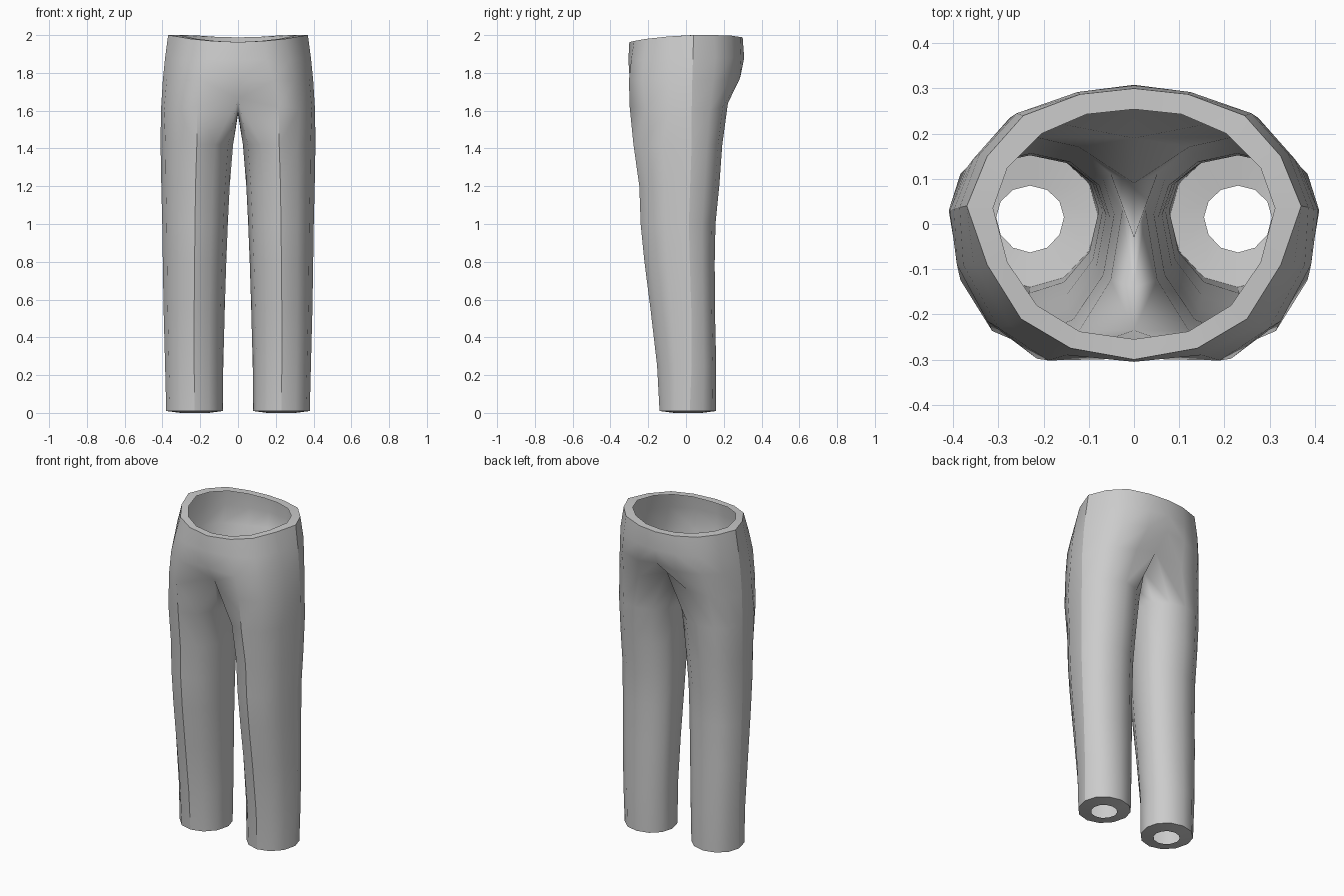
import bpy, bmesh, math

fabric = bpy.data.materials.new("grey fabric")
fabric.diffuse_color = (0.6, 0.6, 0.6, 1)

N = 12  # sides of a leg; columns 0-8 run on up to the waist, 9-11 meet at the crotch

# Right-hand half of the waist, from centre front round to centre back
rim = [(0, -.30, 1.963), (.14, -.275, 1.969), (.25, -.21, 1.98), (.325, -.09, 1.993), (.37, .04, 2),
       (.325, .15, 2), (.245, .24, 1.997), (.12, .287, 1.99), (0, .30, 1.988)]
opening = [(0, -.255), (.12, -.238), (.215, -.18), (.28, -.085), (.312, .035),
           (.28, .125), (.205, .20), (.105, .243), (0, .254)]
high_hip = [(0, -.305, 1.87), (.15, -.29, 1.87), (.275, -.225, 1.87), (.355, -.09, 1.88), (.386, .037, 1.88),
            (.342, .155, 1.88), (.26, .245, 1.88), (.125, .292, 1.88), (0, .308, 1.88)]
low_hip = [(0, -.298, 1.76), (.19, -.302, 1.76), (.30, -.23, 1.76), (.378, -.09, 1.76), (.398, .033, 1.76),
           (.355, .145, 1.76), (.275, .235, 1.77), (.13, .285, 1.77), (0, .29, 1.79)]
# Top of the leg, closed along the centre line by the crotch
thigh = [(0, -.235, 1.665), (.215, -.298, 1.62), (.325, -.215, 1.61), (.392, -.09, 1.60), (.408, .03, 1.60),
         (.37, .125, 1.60), (.295, .195, 1.62), (.165, .222, 1.64), (0, .19, 1.695),
         (0, .09, 1.61), (0, -.03, 1.58), (0, -.14, 1.60)]
# Leg rings: z, inner x, outer x, front y, back y, y of side seam
leg = [(1.42, .026, .41, -.278, .192, .03), (1.2, .044, .406, -.247, .176, .022),
       (1.0, .054, .401, -.24, .156, .015), (.8, .062, .398, -.22, .152, .02),
       (.55, .07, .394, -.188, .153, .028), (.25, .078, .386, -.153, .16, .03),
       (.01, .08, .38, -.14, .16, .02), (0, .155, .305, -.063, .085, .015)]


def leg_ring(z, x0, x1, front, back, seam):
    pts = []
    for i in range(N):
        a = math.radians((i - 4) * 30)
        depth = back - seam if i > 4 and i < 10 else seam - front
        pts.append(((x0 + x1) / 2 + (x1 - x0) / 2 * math.cos(a), seam + depth * math.sin(a), z))
    return pts


bm = bmesh.new()


def ring(points):
    return [bm.verts.new(p) for p in points]


def bridge(upper, lower, columns):
    for i in range(columns):
        j = (i + 1) % len(lower)
        bm.faces.new((lower[i], lower[j], upper[j], upper[i])).smooth = True


# Waist edge, hips, crotch, leg and hem as one sheet
waist = [ring((x, y, r[2]) for (x, y), r in zip(opening, rim))]
waist += [ring(r) for r in (rim, high_hip, low_hip)]
legs = [ring(thigh)] + [ring(leg_ring(*r)) for r in leg]
for a, b in zip(waist, waist[1:] + legs[:1]):
    bridge(a, b, 8)
for a, b in zip(legs, legs[1:]):
    bridge(a, b, N)


def sharpen(verts):
    for a, b in zip(verts, verts[1:]):
        edge = bm.edges.get((a, b))
        if edge:
            edge.smooth = False


# Crisp waist edge, hem, front crease and side seam
sharpen(waist[1])
sharpen(legs[-2] + legs[-2][:1])
sharpen([r[1] for r in legs[:-1]])
sharpen([r[4] for r in waist[1:] + legs[:-1]])

mesh = bpy.data.meshes.new("trousers")
bm.to_mesh(mesh)
bm.free()
mesh.materials.append(fabric)
trousers = bpy.data.objects.new("trousers", mesh)
bpy.context.collection.objects.link(trousers)

# Other half
mirror = trousers.modifiers.new("mirror", 'MIRROR')
mirror.use_clip = True
mirror.merge_threshold = 0.001
